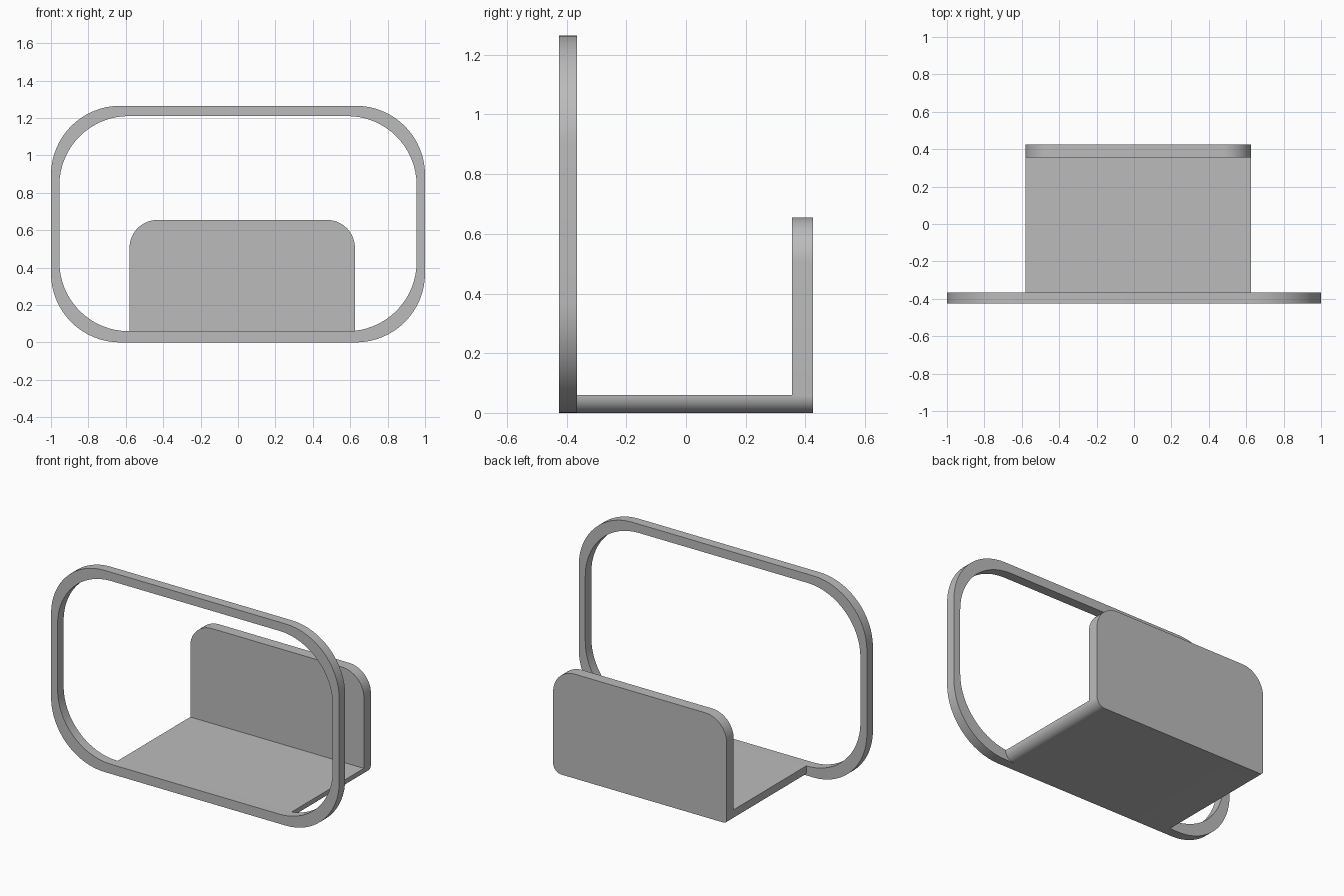
import bpy, bmesh, math

if "Cube" in bpy.data.objects:
    bpy.data.objects.remove(bpy.data.objects["Cube"])

grey = bpy.data.materials.new("plain grey")
grey.diffuse_color = (0.5, 0.5, 0.5, 1)
grey.use_nodes = True
grey.node_tree.nodes["Principled BSDF"].inputs["Base Color"].default_value = grey.diffuse_color


def rounded(x0, x1, z0, z1, radii, seg=16):
    """Rounded rectangle; radii in order bottom-left, bottom-right, top-right, top-left."""
    corners = [(x0, z0, 1, 1), (x1, z0, -1, 1), (x1, z1, -1, -1), (x0, z1, 1, -1)]
    pts = []
    for i, ((cx, cz, sx, sz), r) in enumerate(zip(corners, radii)):
        if r == 0:
            pts.append((cx, cz))
            continue
        for k in range(seg + 1):
            a = math.pi + (i + k / seg) * math.pi / 2
            pts.append((cx + sx * r + r * math.cos(a), cz + sz * r + r * math.sin(a)))
    return pts


def finish(name, bm):
    bmesh.ops.recalc_face_normals(bm, faces=bm.faces)
    mesh = bpy.data.meshes.new(name)
    bm.to_mesh(mesh)
    bm.free()
    mesh.materials.append(grey)
    obj = bpy.data.objects.new(name, mesh)
    bpy.context.collection.objects.link(obj)
    bpy.ops.object.select_all(action='DESELECT')
    obj.select_set(True)
    bpy.context.view_layer.objects.active = obj
    bpy.ops.object.shade_smooth_by_angle(angle=math.radians(30))


def loops(bm, pts, y0, y1):
    return [[bm.verts.new((x, y, z)) for x, z in pts] for y in (y0, y1)]


def bridge(bm, a, b):
    n = len(a)
    for i in range(n):
        j = (i + 1) % n
        bm.faces.new((a[i], a[j], b[j], b[i]))


def plate(name, pts, y0, y1):
    bm = bmesh.new()
    a, b = loops(bm, pts, y0, y1)
    bridge(bm, a, b)
    bm.faces.new(a)
    bm.faces.new(b)
    finish(name, bm)


# Front ring: outer and inner outlines joined into a flat band
bm = bmesh.new()
of, ob = loops(bm, rounded(-1, 1, 0, 1.265, [0.37] * 4), -0.425, -0.365)
nf, nb = loops(bm, rounded(-0.955, 0.955, 0.06, 1.21, [0.37] * 4), -0.425, -0.365)
for a, b in ((of, ob), (nf, nb), (of, nf), (ob, nb)):
    bridge(bm, a, b)
finish("front_ring", bm)

# Base shelf with rounded lower side edges
plate("base_shelf", rounded(-0.58, 0.625, 0, 0.06, [0.02, 0.058, 0, 0], 8), -0.365, 0.355)

# Upright back panel
plate("back_panel", rounded(-0.58, 0.625, 0, 0.655, [0.02, 0.058, 0.15, 0.15]), 0.355, 0.425)
